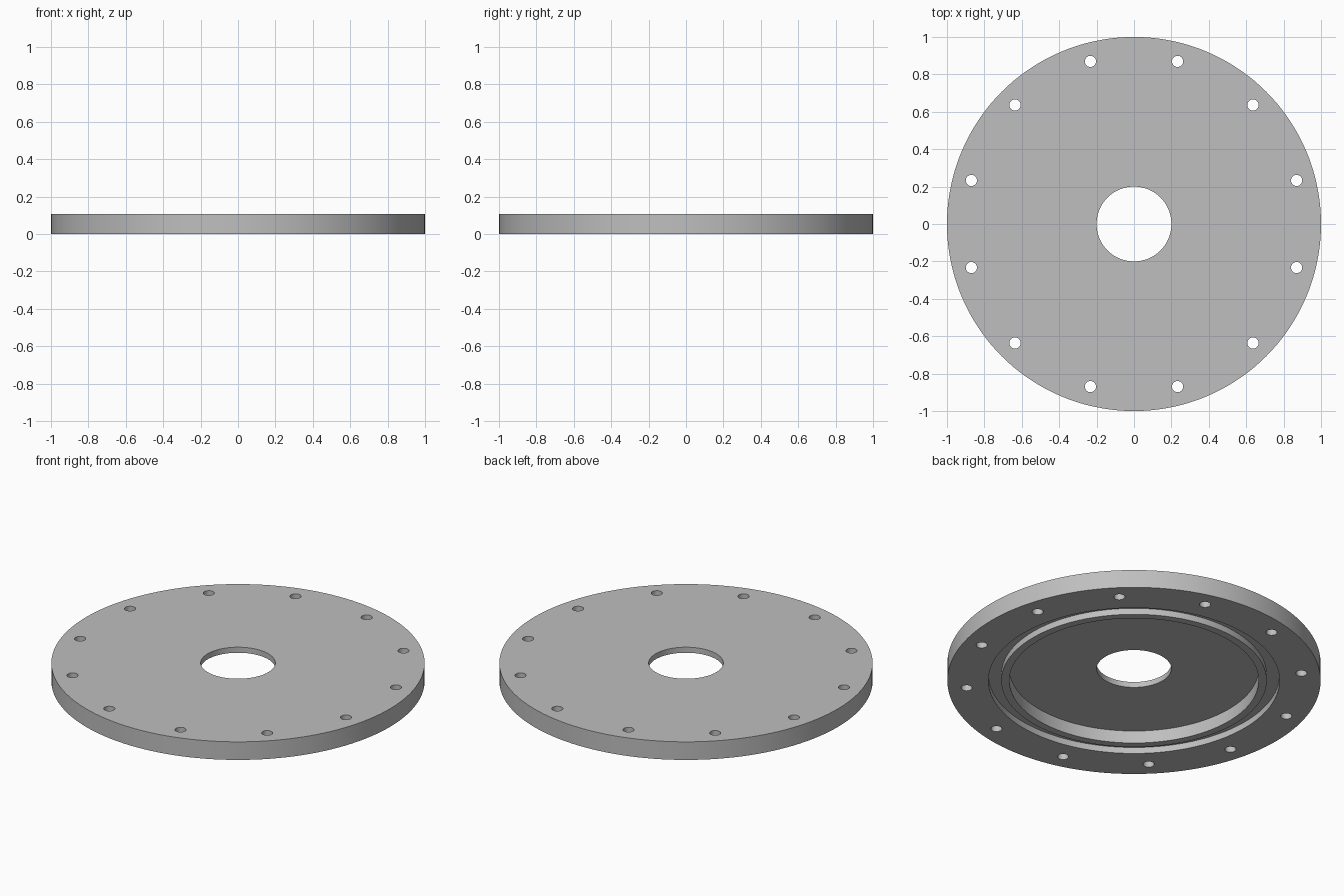
import bpy, bmesh, math
from mathutils import Matrix, Vector

cube = bpy.data.objects.get("Cube")
if cube:
    bpy.data.objects.remove(cube, do_unlink=True)

HEIGHT = 0.107
BOLT_COUNT, BOLT_CIRCLE, BOLT_RADIUS = 12, 0.9, 0.03

# Single grey metal
metal = bpy.data.materials.new("grey metal")
metal.use_nodes = True
grey = (0.52, 0.52, 0.52, 1)
metal.diffuse_color = grey
metal.node_tree.nodes["Principled BSDF"].inputs["Base Color"].default_value = grey


def add_object(name, bm):
    bmesh.ops.recalc_face_normals(bm, faces=bm.faces)
    mesh = bpy.data.meshes.new(name)
    bm.to_mesh(mesh)
    bm.free()
    mesh.materials.append(metal)
    obj = bpy.data.objects.new(name, mesh)
    bpy.context.collection.objects.link(obj)
    return obj


def lathe(name, profile, steps=144):
    """Revolve a closed (radius, height) outline around z."""
    bm = bmesh.new()
    verts = [bm.verts.new((r, 0, z)) for r, z in profile]
    edges = [bm.edges.new((a, b)) for a, b in zip(verts, verts[1:] + verts[:1])]
    bmesh.ops.spin(bm, geom=verts + edges, cent=(0, 0, 0), axis=(0, 0, 1),
                   angle=math.tau, steps=steps, use_merge=True)
    bmesh.ops.remove_doubles(bm, verts=bm.verts, dist=1e-5)
    return add_object(name, bm)


# Flange disc: centre bore, deep underside recess, locating ring, seal groove, rim
flange = lathe("flange_plate", [
    (0.2, HEIGHT), (0.2, 0.074),
    (0.668, 0.074), (0.668, 0),
    (0.711, 0), (0.711, 0.037),
    (0.78, 0.037), (0.78, 0),
    (1, 0), (1, HEIGHT),
])

# Bolt hole cutters, spaced evenly around the rim
bm = bmesh.new()
for i in range(BOLT_COUNT):
    angle = math.tau * (i + 0.5) / BOLT_COUNT
    place = Vector((math.cos(angle), math.sin(angle), 0)) * BOLT_CIRCLE
    place.z = HEIGHT / 2
    bmesh.ops.create_cone(bm, cap_ends=True, segments=32, radius1=BOLT_RADIUS,
                          radius2=BOLT_RADIUS, depth=HEIGHT * 2,
                          matrix=Matrix.Translation(place))
cutter = add_object("bolt_hole_cutter", bm)

# Drill the holes, then discard the cutter
drill = flange.modifiers.new("bolt_holes", 'BOOLEAN')
drill.operation = 'DIFFERENCE'
drill.solver = 'EXACT'
drill.object = cutter
bpy.ops.object.select_all(action='DESELECT')
flange.select_set(True)
bpy.context.view_layer.objects.active = flange
bpy.ops.object.modifier_apply(modifier=drill.name)
bpy.data.objects.remove(cutter, do_unlink=True)

# Smooth round walls, sharp rims
bpy.ops.object.shade_smooth_by_angle(angle=math.radians(30))
